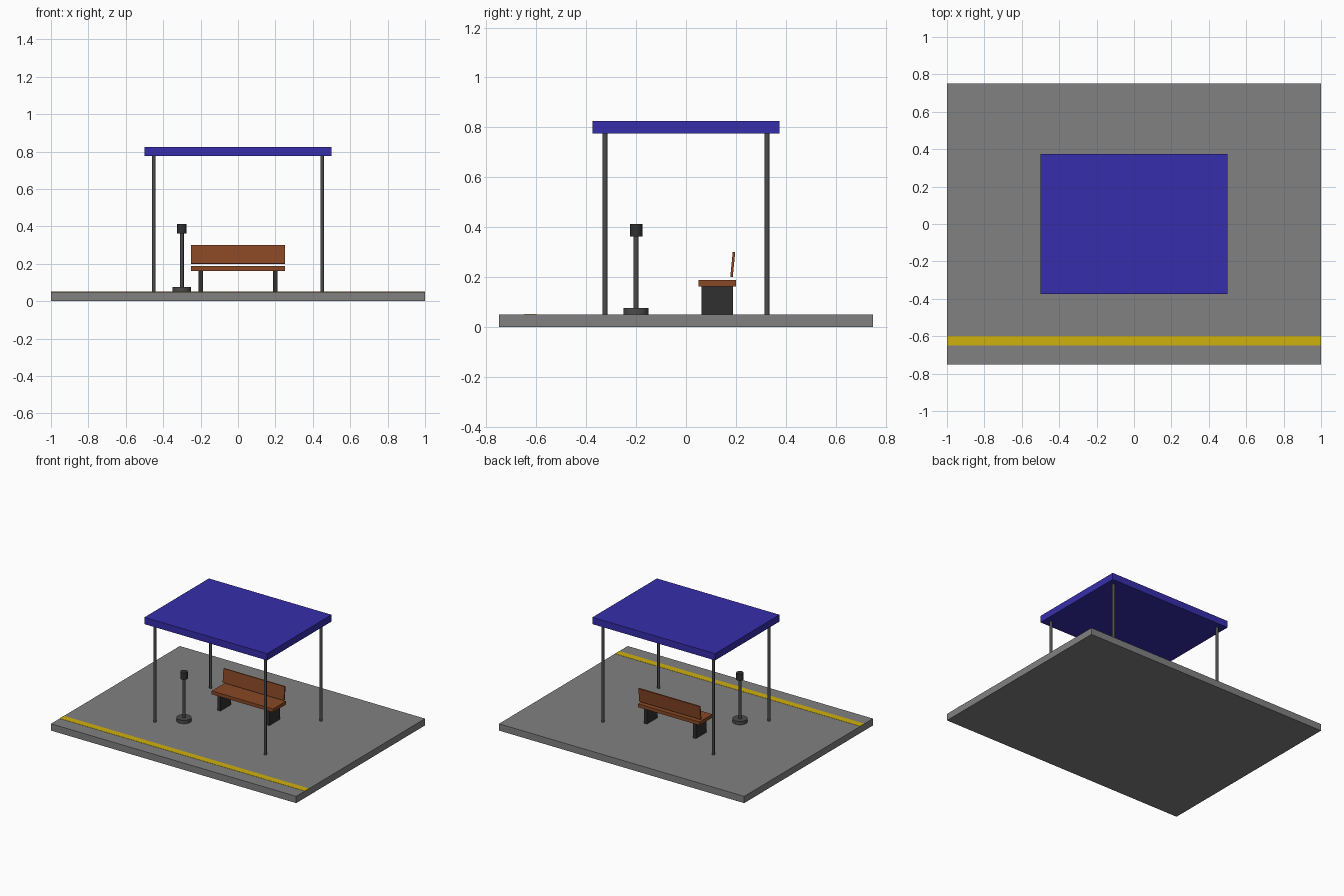
import bpy
import math

if "Cube" in bpy.data.objects:
    bpy.data.objects.remove(bpy.data.objects["Cube"])


def material(name, rgb):
    m = bpy.data.materials.new(name)
    m.diffuse_color = (*rgb, 1.0)
    m.use_nodes = True
    m.node_tree.nodes["Principled BSDF"].inputs["Base Color"].default_value = m.diffuse_color
    return m


GREY = material("concrete grey", (0.22, 0.22, 0.22))
YELLOW = material("safety yellow", (0.62, 0.44, 0.004))
BLUE = material("roof blue", (0.037, 0.027, 0.41))
BROWN = material("wood brown", (0.25, 0.065, 0.018))
STEEL = material("steel grey", (0.07, 0.07, 0.07))
DARK = material("dark grey", (0.03, 0.03, 0.03))


def box(name, centre, size, mat, tilt=0.0):
    bpy.ops.mesh.primitive_cube_add(size=1, location=centre)
    ob = bpy.context.object
    ob.name = name
    ob.scale = size
    bpy.ops.object.transform_apply(location=False, rotation=False, scale=True)
    ob.rotation_euler.x = tilt
    ob.data.materials.append(mat)
    return ob


def cylinder(name, x, y, z0, z1, radius, mat):
    bpy.ops.mesh.primitive_cylinder_add(
        vertices=32, radius=radius, depth=z1 - z0, location=(x, y, (z0 + z1) / 2))
    ob = bpy.context.object
    ob.name = name
    ob.data.materials.append(mat)
    bpy.ops.object.shade_smooth_by_angle(angle=math.radians(30))
    return ob


# Platform with painted edge line
box("platform", (0, 0, 0.025), (2, 1.5, 0.05), GREY)
box("safety_line", (0, -0.625, 0.0505), (2, 0.05, 0.002), YELLOW)

# Shelter roof on four posts
box("roof", (0, 0, 0.80), (1, 0.75, 0.05), BLUE)
for sx in (-1, 1):
    for sy in (-1, 1):
        cylinder("roof_post", sx * 0.45, sy * 0.325, 0.05, 0.776, 0.01, STEEL)

# Bench
box("bench_seat", (0, 0.125, 0.175), (0.5, 0.15, 0.025), BROWN)
box("bench_back", (0, 0.1875, 0.25), (0.5, 0.01, 0.1), BROWN, tilt=-0.1)
for sx in (-1, 1):
    box("bench_leg", (sx * 0.2, 0.125, 0.10625), (0.025, 0.125, 0.1125), DARK)

# Standing post with a wide foot and a dark head
cylinder("stand_base", -0.3, -0.2, 0.05, 0.075, 0.05, STEEL)
cylinder("stand_pole", -0.3, -0.2, 0.075, 0.365, 0.01, STEEL)
cylinder("stand_head", -0.3, -0.2, 0.3625, 0.4125, 0.025, DARK)
